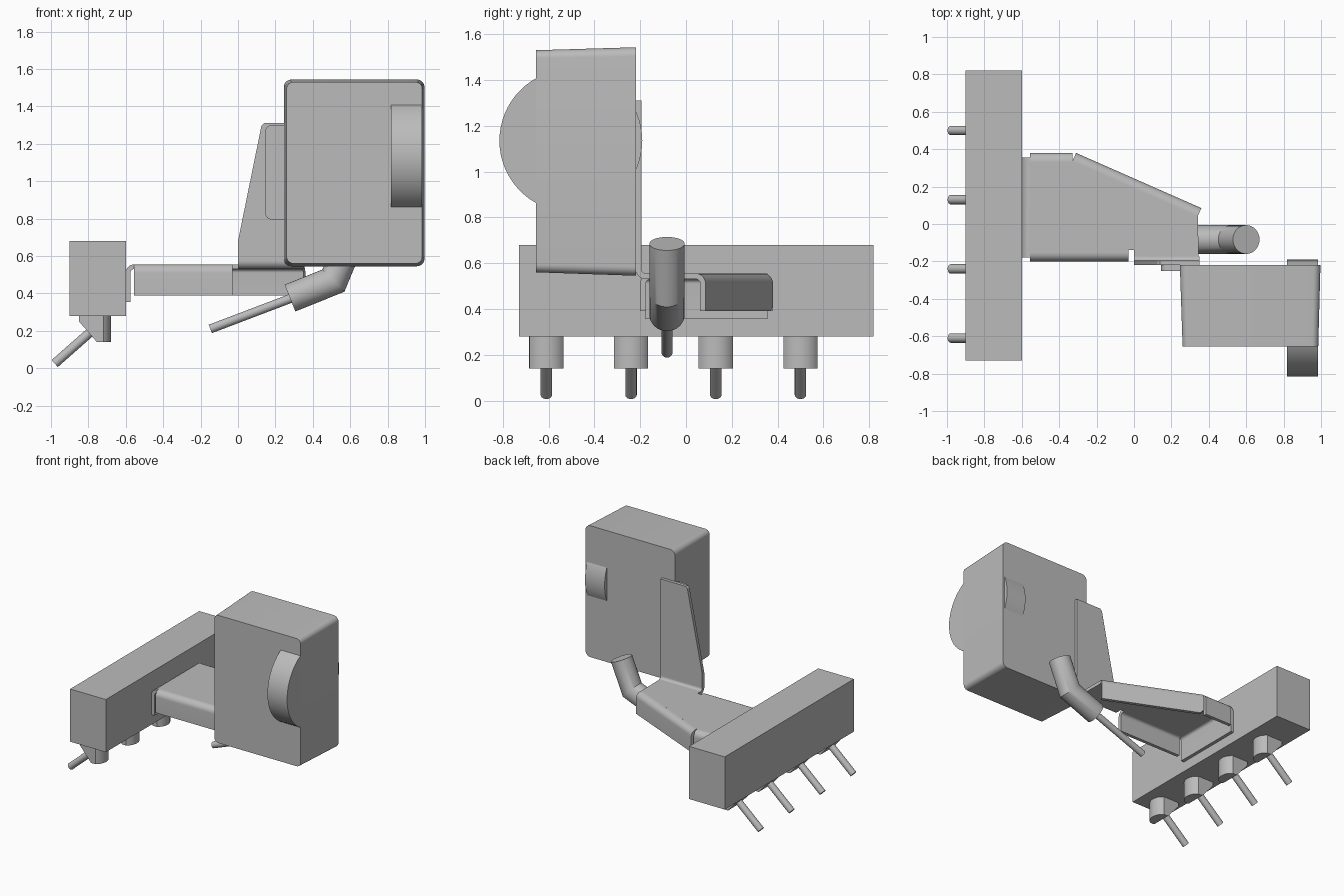
import bpy, bmesh
from math import sin, cos, pi, radians
from mathutils import Vector

if "Cube" in bpy.data.objects:
    bpy.data.objects.remove(bpy.data.objects["Cube"])

grey = bpy.data.materials.new("plain_grey")
grey.use_nodes = True
GREY = (0.5, 0.5, 0.5, 1)
grey.diffuse_color = GREY
grey.node_tree.nodes["Principled BSDF"].inputs["Base Color"].default_value = GREY


def loft(name, loops):
    """Capped skin through matching closed loops of points."""
    bm = bmesh.new()
    rings = [[bm.verts.new(p) for p in loop] for loop in loops]
    n = len(rings[0])
    for a, b in zip(rings, rings[1:]):
        for i in range(n):
            j = (i + 1) % n
            bm.faces.new((a[i], a[j], b[j], b[i]))
    bm.faces.new(rings[0])
    bm.faces.new(rings[-1])
    bmesh.ops.recalc_face_normals(bm, faces=bm.faces)
    mesh = bpy.data.meshes.new(name)
    bm.to_mesh(mesh)
    bm.free()
    mesh.materials.append(grey)
    obj = bpy.data.objects.new(name, mesh)
    bpy.context.collection.objects.link(obj)
    bpy.ops.object.select_all(action="DESELECT")
    obj.select_set(True)
    bpy.context.view_layer.objects.active = obj
    bpy.ops.object.shade_smooth_by_angle(angle=radians(30))
    return obj


def arc(cx, cy, r, a0, a1, n=8):
    return [(cx + r * cos(radians(a0 + (a1 - a0) * i / n)),
             cy + r * sin(radians(a0 + (a1 - a0) * i / n))) for i in range(n + 1)]


def rounded_rect(x0, x1, z0, z1, r):
    return (arc(x1 - r, z1 - r, r, 0, 90) + arc(x0 + r, z1 - r, r, 90, 180)
            + arc(x0 + r, z0 + r, r, 180, 270) + arc(x1 - r, z0 + r, r, 270, 360))


def flat(outline, z):
    return [(x, y, z) for x, y in outline]


def upright(outline, y):
    return [(x, y, z) for x, z in outline]


def pipe(name, path, r, seg=32):
    """Round bar along (x, z) points at one depth, with mitred bends."""
    y = -0.083
    if len(path[0]) == 3:
        y = path[0][1]
        path = [(p[0], p[2]) for p in path]
    pts = [Vector((x, 0, z)) for x, z in path]
    dirs = [(b - a).normalized() for a, b in zip(pts, pts[1:])]
    loops = []
    for i, p in enumerate(pts):
        d0, d1 = dirs[max(i - 1, 0)], dirs[min(i, len(dirs) - 1)]
        t = (d0 + d1).normalized()
        u = t.cross(Vector((0, 1, 0))) / t.dot(d0)
        loops.append([p + Vector((0, y, 0)) + u * r * cos(2 * pi * k / seg)
                      + Vector((0, r * sin(2 * pi * k / seg), 0)) for k in range(seg)])
    return loft(name, loops)


# Sheet metal sizes: plate top, thickness, outer bend radius
TOP, T, R = 0.555, 0.025, 0.045


def folded(name, p0, p1, tip, flip=False, chamfer=0):
    """Flange bent off the plate, its outer face running from p0 to p1."""
    a, b = Vector((*p0, 0)), Vector((*p1, 0))
    along = (b - a).normalized()
    out = Vector((-along.y, along.x, 0))

    def section(end):
        prof = arc(-R, TOP - R, R, 90, 0) + [(0, end), (-T, end)] + arc(-R, TOP - R, R - T, 0, 90)
        if flip:
            prof = [(o, 2 * TOP - T - z) for o, z in prof]
        return prof

    stations = [(a, tip), (b, tip)]
    if chamfer:
        stations = [(a, tip + chamfer), (a + along * chamfer, tip), (b, tip)]
    return loft(name, [[p + out * o + Vector((0, 0, z)) for o, z in section(e)]
                       for p, e in stations])


# Mounting rail
rail = [(-0.9, -0.73), (-0.6, -0.73), (-0.6, 0.82), (-0.9, 0.82)]
loft("mounting_rail", [flat(rail, 0.28), flat(rail, 0.68)])

# Pegs with angled pins under the rail
for i in range(4):
    y = -0.61 + 0.37 * i

    def peg(left):
        nose = [(x, y + dy) for x, dy in arc(-0.77, 0, 0.09, -56, 56, 12)]
        return [(left, y - 0.075)] + nose + [(left, y + 0.075)]
    loft(f"peg_{i + 1}", [flat(peg(-0.755), 0.14), flat(peg(-0.85), 0.25), flat(peg(-0.85), 0.28)])
    pipe(f"pin_{i + 1}", [(-0.77, y, 0.21), (-0.98, y, 0.025)], 0.025, 20)

# Bracket plate and its folded edges
plate = [(-0.56, -0.155), (-0.03, -0.155), (-0.03, -0.14), (0, -0.14), (0, -0.175),
         (0.345, -0.175), (0.342, 0.044), (-0.328, 0.339), (-0.33, 0.335), (-0.555, 0.335)]
loft("bracket_plate", [flat(plate, TOP - T), flat(plate, TOP)])
folded("front_flange", (-0.03, -0.2), (-0.555, -0.2), 0.39)
folded("back_flange", (-0.555, 0.38), (-0.33, 0.38), 0.39)
folded("slanted_flange", (-0.31, 0.38), (0.36, 0.085), 0.39, chamfer=0.025)
folded("rail_flange", (-0.6, -0.18), (-0.6, 0.355), 0.355)

# Upright tab
folded("tab_bend", (0.35, -0.22), (0, -0.22), 0.5, flip=True)
tab = [(0, 0.57), (0.35, 0.57), (0.35, 1.31), (0.14, 1.31), (0.125, 1.295), (0, 0.68)]
loft("upright_tab", [upright(tab, -0.22), upright(tab, -0.195)])

# Tapered housing with a side lug and a thumb wheel
loft("housing", [upright(rounded_rect(0.245, 0.997, 0.545, 1.543, 0.04), -0.218),
                 upright(rounded_rect(0.26, 0.985, 0.56, 1.53, 0.035), -0.655)])
lug = rounded_rect(0.145, 0.4, 0.795, 1.3, 0.035)
loft("side_lug", [upright(lug, -0.25), upright(lug, -0.218)])
wheel = arc(-0.503, 1.135, 0.312, 0, 360, 64)[:-1]
loft("thumb_wheel", [[(x, y, z) for y, z in wheel] for x in (0.818, 0.983)])

# Bent tube and thin rod
pipe("bent_tube", [(0.278, 0.375), (0.51, 0.468), (0.6, 0.685)], 0.077)
pipe("thin_rod", [(-0.148, 0.21), (0.3, 0.38)], 0.024, 20)
